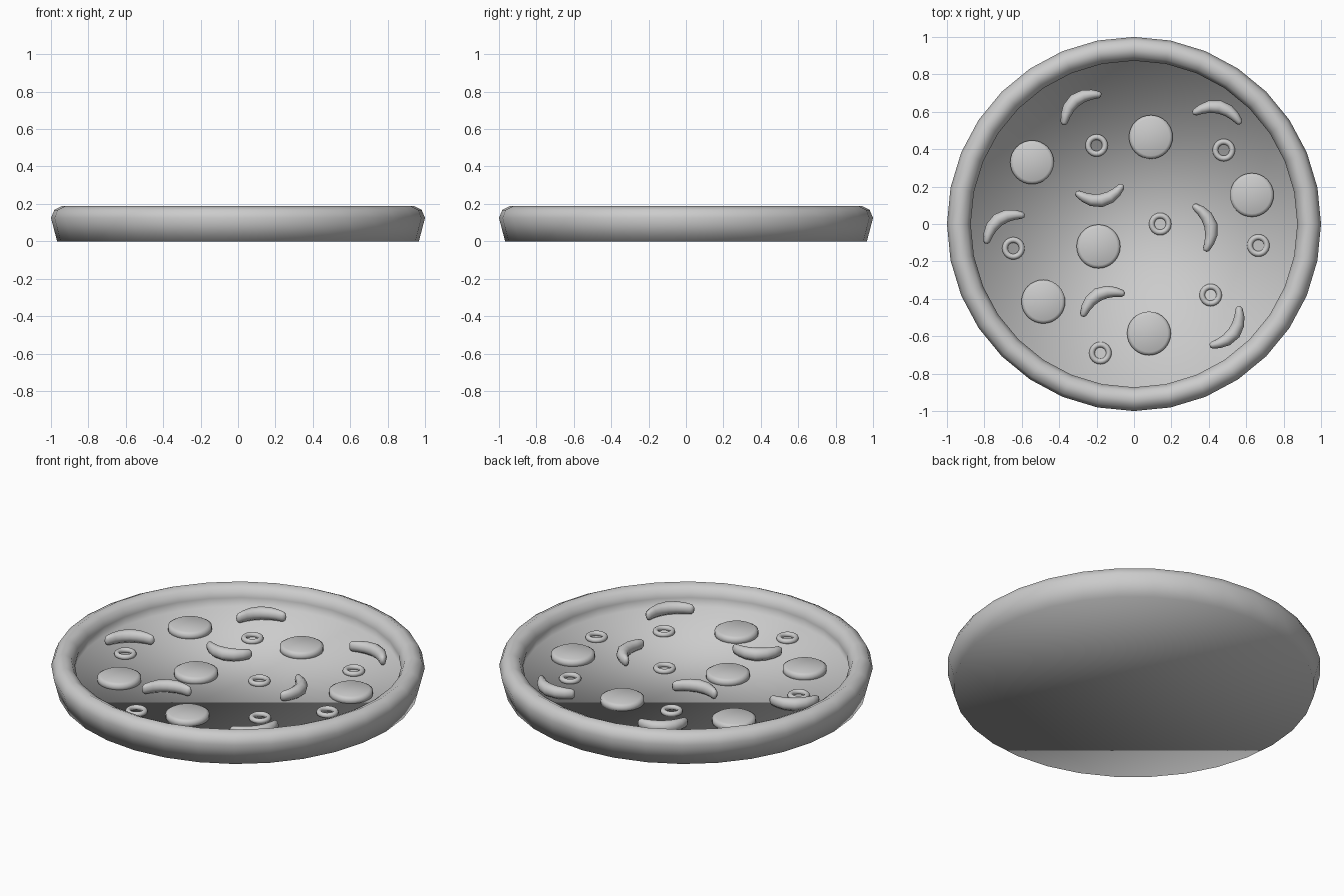
import bpy
import bmesh
from math import cos, sin, pi, radians, atan2, hypot

cube = bpy.data.objects.get("Cube")
if cube:
    bpy.data.objects.remove(cube)

grey = bpy.data.materials.new("plain grey")
grey.use_nodes = True
grey.diffuse_color = (0.6, 0.6, 0.6, 1)
grey.node_tree.nodes["Principled BSDF"].inputs["Base Color"].default_value = (0.6, 0.6, 0.6, 1)

FLOOR = 0.07  # height of the filling surface


def add_object(name, rings, closed=False, location=(0, 0, 0), turn=0):
    """Skin a list of vertex rings; cap both ends, or join last to first."""
    bm = bmesh.new()
    loops = [[bm.verts.new(p) for p in ring] for ring in rings]
    pairs = list(zip(loops, loops[1:]))
    if closed:
        pairs.append((loops[-1], loops[0]))
    for a, b in pairs:
        n = len(a)
        for i in range(n):
            j = (i + 1) % n
            bm.faces.new((a[i], a[j], b[j], b[i]))
    if not closed:
        bm.faces.new(loops[0][::-1])
        bm.faces.new(loops[-1])
    bmesh.ops.recalc_face_normals(bm, faces=bm.faces)
    for face in bm.faces:
        face.smooth = True
    mesh = bpy.data.meshes.new(name)
    bm.to_mesh(mesh)
    bm.free()
    mesh.materials.append(grey)
    obj = bpy.data.objects.new(name, mesh)
    obj.location = location
    obj.rotation_euler.z = turn
    bpy.context.collection.objects.link(obj)
    return obj


def ring(radius, z, sides):
    return [(radius * sin(2 * pi * i / sides), radius * cos(2 * pi * i / sides), z)
            for i in range(sides)]


# Crust and filling surface: one lathed dish with a rolled rim
profile = [(0.967, 0), (1, 0.125), (0.982, 0.168), (0.938, 0.19),
           (0.893, 0.168), (0.873, 0.125), (0.88, FLOOR)]
add_object("crust_dish", [ring(r, z, 32) for r, z in profile])

# Round flat slices
for x, y in [(-0.545, 0.33), (0.09, 0.465), (0.63, 0.155),
             (-0.19, -0.12), (-0.485, -0.415), (0.08, -0.585)]:
    add_object("round_slice", [ring(0.117, -0.01, 32), ring(0.117, 0.025, 32),
                               ring(0.1, 0.035, 32)], location=(x, y, FLOOR))

# Small olive rings
tube = [(0.045 + 0.015 * cos(a), 0.015 * sin(a))
        for a in [2 * pi * k / 10 for k in range(10)]]
for x, y in [(-0.2, 0.42), (0.48, 0.395), (-0.645, -0.13), (0.14, 0),
             (0.665, -0.115), (0.41, -0.38), (-0.18, -0.69)]:
    add_object("olive_ring", [ring(r, z, 24) for r, z in tube], closed=True,
               location=(x, y, FLOOR + 0.008))


# Curved pepper strips: tapered arcs bowed to the left of start -> end
def pepper_strip(x1, y1, x2, y2):
    half = hypot(x2 - x1, y2 - y1) / 2
    rings = []
    for t in [-1, -0.93, -0.7, -0.4, 0, 0.4, 0.7, 0.93, 1]:
        slope = atan2(-0.13 * t, half)
        width = 0.036 * (1 - 0.55 * t * t) if abs(t) < 1 else 0.009
        height = 0.036 * (1 - 0.25 * t * t) if abs(t) < 1 else 0.018
        section = []
        for k in range(10):
            a = 2 * pi * k / 10
            side = width * cos(a)
            section.append((half * t - side * sin(slope),
                            0.065 * (1 - t * t) + side * cos(slope),
                            height * sin(a)))
        rings.append(section)
    add_object("pepper_strip", rings, location=((x1 + x2) / 2, (y1 + y2) / 2, FLOOR + 0.034),
               turn=atan2(y2 - y1, x2 - x1))


for ends in [(-0.375, 0.53, -0.175, 0.69), (0.315, 0.59, 0.57, 0.535),
             (-0.06, 0.21, -0.31, 0.17), (-0.79, -0.105, -0.585, 0.045),
             (0.315, 0.1, 0.38, -0.145), (-0.275, -0.495, -0.05, -0.375),
             (0.56, -0.44, 0.405, -0.65)]:
    pepper_strip(*ends)
